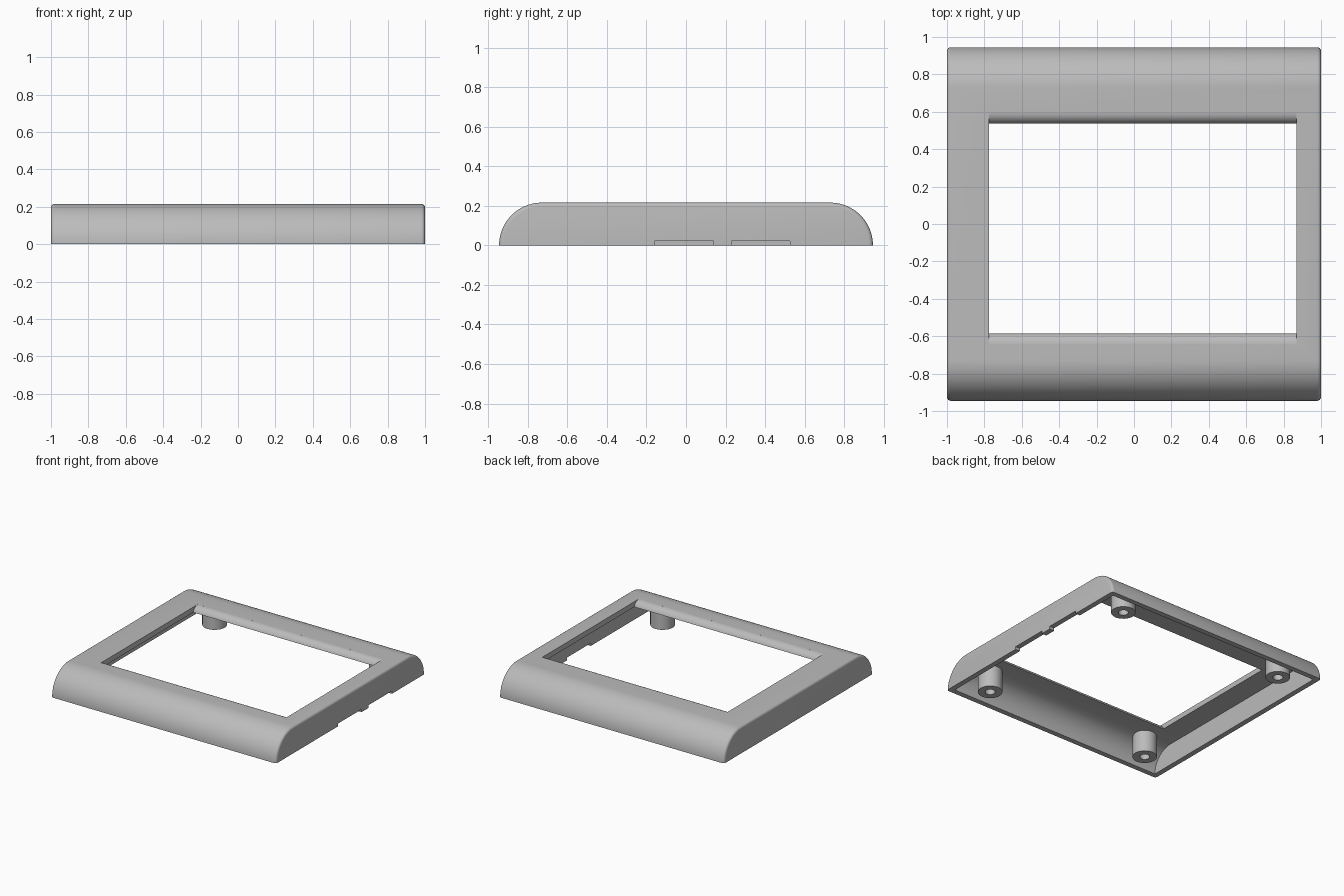
import bpy, bmesh
from math import sin, cos, radians

cube = bpy.data.objects.get("Cube")
if cube:
    bpy.data.objects.remove(cube, do_unlink=True)

HALF_Y, HEIGHT, WALL = 0.945, 0.216, 0.042
STEPS = 20

grey = bpy.data.materials.new("plain_grey")
grey.use_nodes = True
colour = (0.5, 0.5, 0.5, 1)
grey.diffuse_color = colour
grey.node_tree.nodes["Principled BSDF"].inputs["Base Color"].default_value = colour


def finish(bm, name):
    bmesh.ops.recalc_face_normals(bm, faces=bm.faces)
    mesh = bpy.data.meshes.new(name)
    bm.to_mesh(mesh)
    bm.free()
    mesh.materials.append(grey)
    obj = bpy.data.objects.new(name, mesh)
    bpy.context.collection.objects.link(obj)
    return obj


def extrude_x(name, profile, x0, x1, bevel=0):
    """Extrude a (y, z) outline along x, optionally rounding its end edges."""
    bm = bmesh.new()
    start = bm.faces.new([bm.verts.new((x0, y, z)) for y, z in profile])
    grown = bmesh.ops.extrude_face_region(bm, geom=[start], use_keep_orig=True)["geom"]
    bmesh.ops.translate(bm, verts=[v for v in grown if isinstance(v, bmesh.types.BMVert)],
                        vec=(x1 - x0, 0, 0))
    bmesh.ops.recalc_face_normals(bm, faces=bm.faces)
    if bevel:
        rim = [e for e in bm.edges
               if abs(e.verts[0].co.x - e.verts[1].co.x) < 1e-5
               and max(v.co.z for v in e.verts) > 1e-4]
        bmesh.ops.bevel(bm, geom=rim, offset=bevel, segments=4, profile=0.5,
                        affect='EDGES', clamp_overlap=True)
    return finish(bm, name)


def arch(radius, floor):
    """Flat-topped outline with a quarter round at front and back."""
    centre = HALF_Y - HEIGHT
    arc = [(centre + radius * cos(radians(90 * i / STEPS)),
            radius * sin(radians(90 * i / STEPS))) for i in range(STEPS + 1)]
    half = ([(arc[0][0], floor)] if floor < 0 else []) + arc
    return half + [(-y, z) for y, z in reversed(half)]


def box(name, x0, x1, y0, y1, z0, z1):
    return extrude_x(name, [(y0, z0), (y1, z0), (y1, z1), (y0, z1)], x0, x1)


def carve(target, cutters):
    for cutter in cutters:
        mod = target.modifiers.new("cut", 'BOOLEAN')
        mod.operation, mod.solver, mod.object = 'DIFFERENCE', 'EXACT', cutter
    graph = bpy.context.evaluated_depsgraph_get()
    mesh = bpy.data.meshes.new_from_object(target.evaluated_get(graph))
    target.modifiers.clear()
    target.data = mesh
    for cutter in cutters:
        bpy.data.objects.remove(cutter, do_unlink=True)


def smooth(obj, angle=30):
    bpy.ops.object.select_all(action='DESELECT')
    obj.select_set(True)
    bpy.context.view_layer.objects.active = obj
    bpy.ops.object.shade_smooth_by_angle(angle=radians(angle))


# Hollow bezel shell
shell = extrude_x("bezel_shell", arch(HEIGHT, 0), -1, 1, bevel=0.02)
cavity = extrude_x("cavity_cutter", arch(HEIGHT - WALL, -0.1), -1 + WALL, 1 - WALL)

# Window opening with rounded front and back lips
FRONT, BACK, LIP = -0.583, 0.535, 0.06
lip = [(LIP * (1 - cos(radians(88 * i / 10))),
        HEIGHT - LIP + LIP * sin(radians(88 * i / 10))) for i in range(11)]
side = [(0, -0.1)] + lip + [(lip[-1][0], 0.3)]
outline = [(BACK + d, z) for d, z in side] + [(FRONT - d, z) for d, z in reversed(side)]
window = extrude_x("window_cutter", outline, -0.775, 0.87)

# Two shallow notches under the left end wall
notches = [box("notch_cutter", 0.9, 1.1, y0, y1, -0.1, 0.022)
           for y0, y1 in ((-0.16, 0.14), (0.23, 0.525))]
carve(shell, [cavity, window] + notches)
smooth(shell)


# Screw bosses with blind holes
def boss(name, x, y):
    rings = [(0.09, 0.173), (0.09, 0), (0.037, 0), (0.037, 0.12)]
    sides = 32
    bm = bmesh.new()
    loops = [[bm.verts.new((x + r * cos(radians(360 * i / sides)),
                            y + r * sin(radians(360 * i / sides)), z))
              for i in range(sides)] for r, z in rings]
    for a, b in zip(loops, loops[1:]):
        for i in range(sides):
            j = (i + 1) % sides
            bm.faces.new((a[i], a[j], b[j], b[i]))
    bm.faces.new(loops[0])
    bm.faces.new(loops[-1])
    smooth(finish(bm, name))


for sx, side_name in ((1, "left"), (-1, "right")):
    for sy, end_name in ((-1, "front"), (1, "back")):
        boss(f"screw_boss_{end_name}_{side_name}", sx * 0.74, sy * 0.76)
